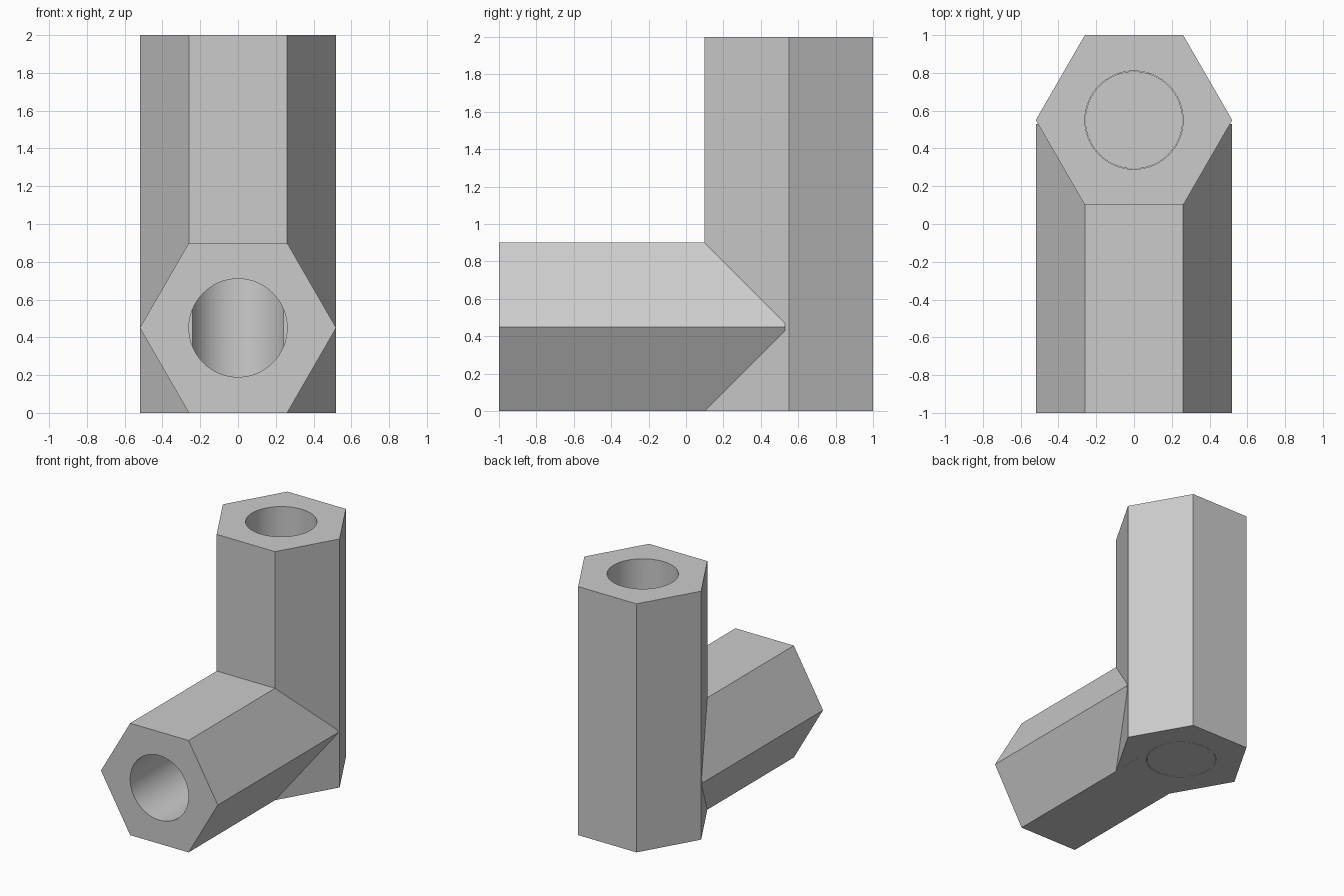
import bpy
from math import pi, radians

if "Cube" in bpy.data.objects:
    bpy.data.objects.remove(bpy.data.objects["Cube"])

HEX_R, BORE_R = 0.52, 0.26
POST_Y, ARM_Z = 0.55, 0.45

grey = bpy.data.materials.new("plain grey")
grey.use_nodes = True
colour = (0.6, 0.6, 0.6, 1)
grey.diffuse_color = colour
grey.node_tree.nodes["Principled BSDF"].inputs["Base Color"].default_value = colour


def prism(name, sides, radius, start, end, along):
    """Prism from start to end along 'z' (at POST_Y) or 'y' (at ARM_Z)."""
    mid = (start + end) / 2
    upright = along == "z"
    bpy.ops.mesh.primitive_cylinder_add(
        vertices=sides, radius=radius, depth=end - start,
        location=(0, POST_Y, mid) if upright else (0, mid, ARM_Z),
        rotation=(0, 0, 0) if upright else (pi / 2, 0, 0))
    obj = bpy.context.object
    obj.name = name
    # Turn the section so that the hexagon has corners on the x axis
    for v in obj.data.vertices:
        v.co.x, v.co.y = v.co.y, -v.co.x
    obj.data.materials.append(grey)
    return obj


def boolean(target, other, operation):
    mod = target.modifiers.new(operation.title(), "BOOLEAN")
    mod.operation = operation
    mod.solver = "EXACT"
    mod.object = other
    bpy.context.view_layer.objects.active = target
    bpy.ops.object.modifier_apply(modifier=mod.name)
    bpy.data.objects.remove(other)


# Upright hexagonal post joined to the forward hexagonal arm
connector = prism("elbow_connector", 6, HEX_R, 0, 2, "z")
boolean(connector, prism("arm", 6, HEX_R, -1, 0.53, "y"), "UNION")

# Round bores that meet inside the elbow
boolean(connector, prism("post_bore", 64, BORE_R, -0.1, 2.1, "z"), "DIFFERENCE")
boolean(connector, prism("arm_bore", 64, BORE_R, -1.1, 0.45, "y"), "DIFFERENCE")

# Thin floor closing the lower end of the post bore
floor = prism("bore_floor", 64, BORE_R - 0.002, 0, 0.006, "z")

for obj in (connector, floor):
    bpy.ops.object.select_all(action="DESELECT")
    obj.select_set(True)
    bpy.context.view_layer.objects.active = obj
    bpy.ops.object.shade_smooth_by_angle(angle=radians(30))
